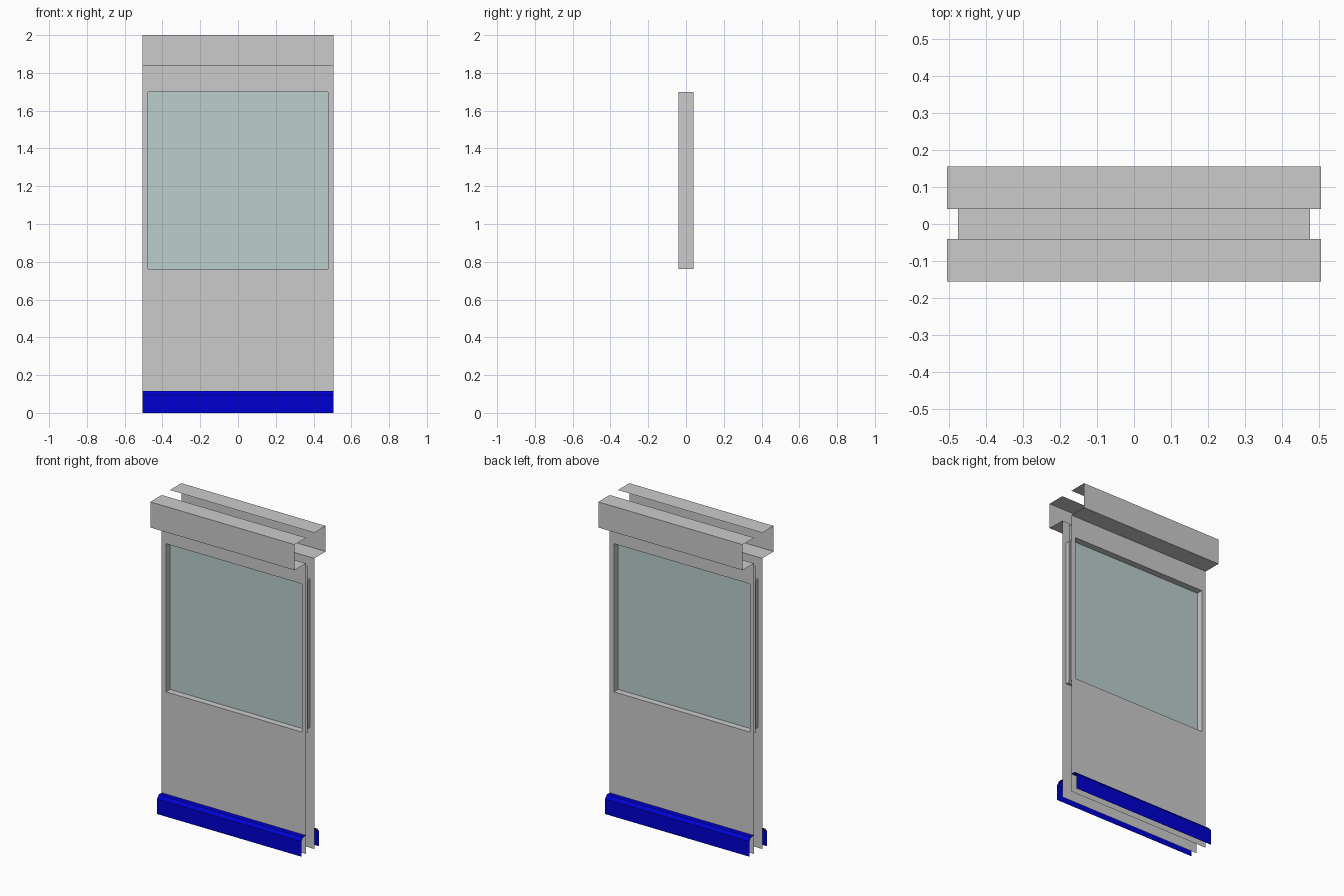
import bpy

if "Cube" in bpy.data.objects:
    bpy.data.objects.remove(bpy.data.objects["Cube"])

HW = 0.505            # half width of the panel
WX, WB, WT = 0.476, 0.763, 1.70   # window half width, bottom, top
WALL = 0.041          # distance of each skin from the middle
OUT = 0.155           # outer face of the top duct


def make_mesh(name, verts, faces, material=None):
    mesh = bpy.data.meshes.new(name)
    mesh.from_pydata(verts, [], faces)
    mesh.update()
    obj = bpy.data.objects.new(name, mesh)
    bpy.context.collection.objects.link(obj)
    if material:
        mesh.materials.append(material)
    return obj


def extrude_profile(name, points, material=None):
    """Sweep an open (y, z) profile across the full width."""
    n = len(points)
    verts = [(x, y, z) for x in (-HW, HW) for y, z in points]
    faces = [(i, i + n, i + n + 1, i + 1) for i in range(n - 1)]
    return make_mesh(name, verts, faces, material)


def mirror_back(obj):
    """Repeat the front part on the back."""
    mod = obj.modifiers.new("Mirror", 'MIRROR')
    mod.use_axis = (False, True, False)
    mod.use_mirror_merge = False


def rectangle(hw, z0, z1, y):
    return [(-hw, y, z0), (hw, y, z0), (hw, y, z1), (-hw, y, z1)]


def ring(a, b, flip=False):
    quads = [(a + i, a + (i + 1) % 4, b + (i + 1) % 4, b + i) for i in range(4)]
    return [q[::-1] for q in quads] if flip else quads


blue = bpy.data.materials.new("rail_blue")
blue.diffuse_color = (0.0, 0.0, 0.65, 1)
blue.use_nodes = True
blue.node_tree.nodes["Principled BSDF"].inputs["Base Color"].default_value = blue.diffuse_color
glass = bpy.data.materials.new("glass_teal")
glass.diffuse_color = (0.5, 0.62, 0.61, 1)
glass.use_nodes = True
glass.node_tree.nodes["Principled BSDF"].inputs["Base Color"].default_value = glass.diffuse_color

# Wall skins with a window opening
wall = make_mesh("wall_skin",
                 rectangle(HW, 0, 1.838, -WALL) + rectangle(WX, WB, WT, -WALL),
                 ring(0, 4))
mirror_back(wall)

# Window reveal joining the two skins
make_mesh("window_reveal",
          rectangle(WX, WB, WT, -WALL) + rectangle(WX, WB, WT, WALL),
          ring(0, 4))

# Glass pane, let into the wall cavity
make_mesh("window_pane", rectangle(0.488, 0.745, 1.80, 0), [(0, 1, 2, 3)], glass)

# Open C-shaped duct along the top
duct = extrude_profile("top_duct", [(-WALL, 1.838), (-OUT, 1.838),
                                    (-OUT, 2.0), (-WALL, 2.0)])
mirror_back(duct)

# Blue bumper rail along the floor, open underneath
rail = extrude_profile("kick_rail", [(-0.087, 0), (-0.087, 0.096),
                                     (-0.071, 0.117), (-WALL, 0.117)], blue)
mirror_back(rail)
